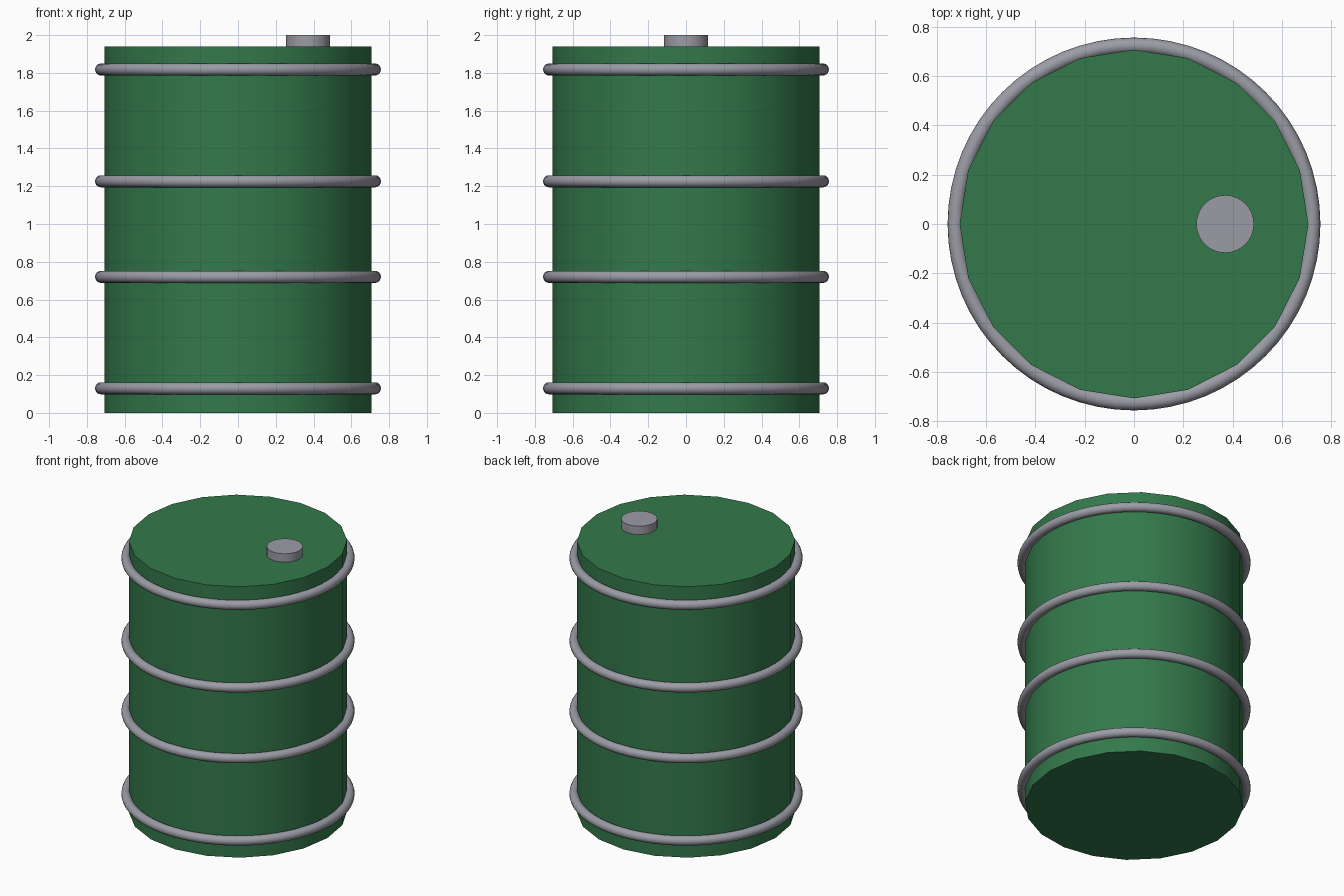
import bpy
import math

if "Cube" in bpy.data.objects:
    bpy.data.objects.remove(bpy.data.objects["Cube"])


def material(name, rgb):
    mat = bpy.data.materials.new(name)
    mat.diffuse_color = (*rgb, 1.0)
    mat.use_nodes = True
    mat.node_tree.nodes["Principled BSDF"].inputs["Base Color"].default_value = mat.diffuse_color
    return mat


def finish(name, mat):
    obj = bpy.context.object
    obj.name = name
    obj.data.materials.append(mat)
    bpy.ops.object.shade_smooth_by_angle(angle=math.radians(30))
    return obj


def cylinder(name, mat, sides, radius, x, z0, z1):
    bpy.ops.mesh.primitive_cylinder_add(
        vertices=sides, radius=radius, depth=z1 - z0, location=(x, 0, (z0 + z1) / 2))
    return finish(name, mat)


green = material("drum green", (0.033, 0.191, 0.070))
steel = material("steel grey", (0.33, 0.33, 0.38))

# Twenty-sided drum body
cylinder("drum_body", green, 20, 0.708, 0, 0, 1.94)

# Four hoops around the body
for i, z in enumerate((0.13, 0.72, 1.226, 1.818)):
    bpy.ops.mesh.primitive_torus_add(
        major_segments=64, minor_segments=16,
        major_radius=0.725, minor_radius=0.032, location=(0, 0, z))
    finish(f"hoop_{i + 1}", steel)

# Filler cap on the lid
cylinder("filler_cap", steel, 32, 0.117, 0.37, 1.92, 2.0)
